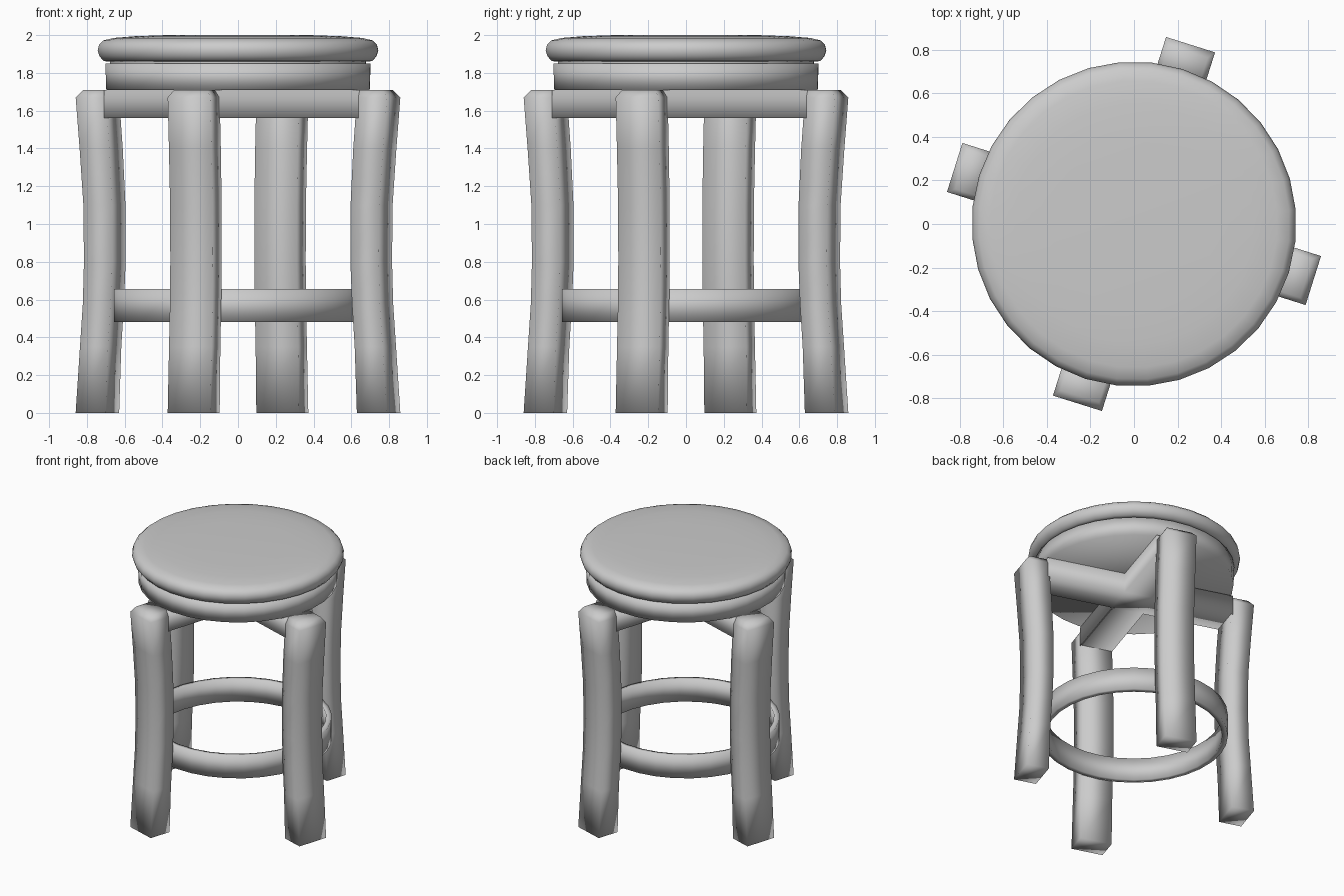
import bpy, bmesh, math
from mathutils import Vector

if "Cube" in bpy.data.objects:
    bpy.data.objects.remove(bpy.data.objects["Cube"])

TURN = math.radians(-17.5)   # whole stool is turned slightly
SIDES = 32
LEG_W = 0.236


def finish(bm, name, angle=None):
    bmesh.ops.recalc_face_normals(bm, faces=bm.faces)
    mesh = bpy.data.meshes.new(name)
    bm.to_mesh(mesh)
    bm.free()
    obj = bpy.data.objects.new(name, mesh)
    bpy.context.collection.objects.link(obj)
    obj.rotation_euler.z = TURN
    bpy.ops.object.select_all(action='DESELECT')
    obj.select_set(True)
    bpy.context.view_layer.objects.active = obj
    if angle is None:
        bpy.ops.object.shade_smooth()
    else:
        bpy.ops.object.shade_smooth_by_angle(angle=math.radians(angle))
    return obj


def lathe(name, profile, closed=False, angle=None):
    """Spin an (r, z) profile; open profiles get end caps."""
    bm = bmesh.new()
    rings = []
    for r, z in profile:
        rings.append([bm.verts.new((r * math.cos(a), r * math.sin(a), z))
                      for a in (2 * math.pi * i / SIDES for i in range(SIDES))])
    pairs = list(zip(rings, rings[1:]))
    if closed:
        pairs.append((rings[-1], rings[0]))
    for lo, hi in pairs:
        for i in range(SIDES):
            j = (i + 1) % SIDES
            bm.faces.new((lo[i], lo[j], hi[j], hi[i]))
    if not closed:
        bm.faces.new(rings[0])
        bm.faces.new(rings[-1])
    return finish(bm, name, angle)


def leg(name, angle):
    """Curved leg lofted through rectangular sections."""
    # z, inner radius, outer radius, width
    sections = [(0.0, 0.697, 0.864, LEG_W), (0.35, 0.685, 0.840, LEG_W),
                (0.58, 0.670, 0.824, LEG_W), (0.80, 0.661, 0.818, LEG_W),
                (1.10, 0.662, 0.821, LEG_W), (1.40, 0.677, 0.842, LEG_W),
                (1.67, 0.697, 0.864, LEG_W), (1.71, 0.697, 0.830, LEG_W - 0.05)]
    bm = bmesh.new()
    rings = []
    for z, r0, r1, w in sections:
        h = w / 2
        rings.append([bm.verts.new(p) for p in
                      ((r0, -h, z), (r1, -h, z), (r1, h, z), (r0, h, z))])
    for lo, hi in zip(rings, rings[1:]):
        for i in range(4):
            j = (i + 1) % 4
            bm.faces.new((lo[i], lo[j], hi[j], hi[i]))
    bm.faces.new(rings[0])
    bm.faces.new(rings[-1])
    obj = finish(bm, name)
    obj.rotation_euler.z = TURN + angle


# Padded seat
lathe("seat_cushion", [(0.69, 1.86), (0.715, 1.863), (0.737, 1.89), (0.746, 1.92),
                       (0.738, 1.95), (0.715, 1.972), (0.66, 1.985),
                       (0.55, 1.994), (0.38, 2.0)], angle=60)
# Recess between cushion and apron
lathe("seat_neck", [(0.68, 1.84), (0.68, 1.87)], angle=40)
# Round apron under the seat
lathe("seat_apron", [(0.70, 1.71), (0.705, 1.85)])
# Footrest ring
lathe("footrest_ring", [(0.62, 0.482), (0.66, 0.482), (0.66, 0.655), (0.62, 0.655)],
      closed=True)

# Cross brace: plus-shaped outline extruded upwards
bm = bmesh.new()
h, r = LEG_W / 2 + 0.001, 0.705
outline = []
for k in range(4):
    c, s = round(math.cos(k * math.pi / 2)), round(math.sin(k * math.pi / 2))
    for x, y in ((r, -h), (r, h), (h, h)):
        outline.append(bm.verts.new((c * x - s * y, s * x + c * y, 1.56)))
face = bm.faces.new(outline)
top = bmesh.ops.extrude_face_region(bm, geom=[face])
bmesh.ops.translate(bm, vec=Vector((0, 0, 0.15)),
                    verts=[v for v in top['geom'] if isinstance(v, bmesh.types.BMVert)])
finish(bm, "cross_brace")

# Four legs
for k, side in enumerate(("right", "back", "left", "front")):
    leg(side + "_leg", k * math.pi / 2)
